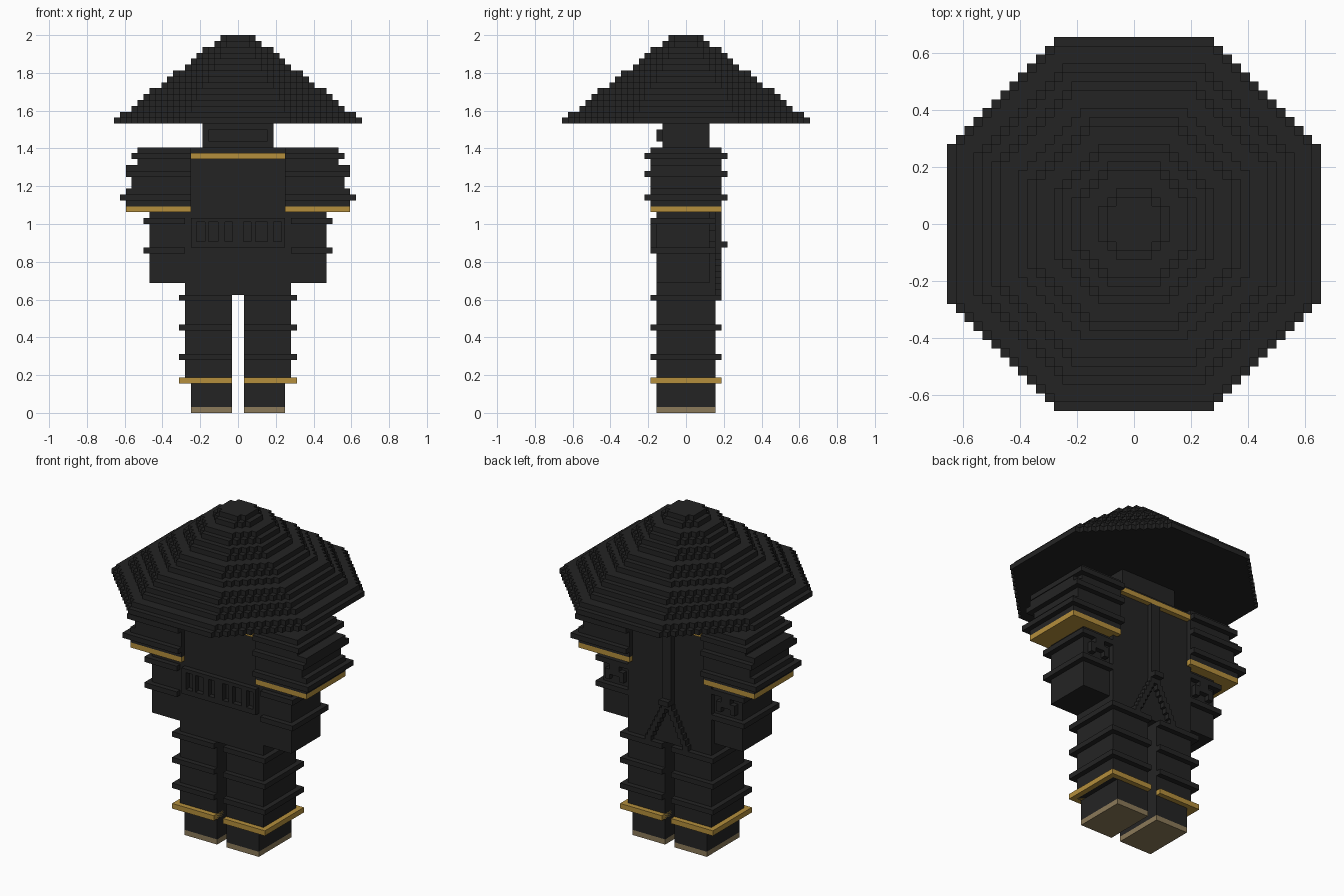
import bpy, bmesh, math

if "Cube" in bpy.data.objects:
    bpy.data.objects.remove(bpy.data.objects["Cube"])

V = 2 / 64  # size of one block


def material(name, rgb):
    m = bpy.data.materials.new(name)
    m.diffuse_color = (*rgb, 1)
    m.use_nodes = True
    m.node_tree.nodes["Principled BSDF"].inputs["Base Color"].default_value = m.diffuse_color
    return m


BLACK = material("black cloth", (0.0175, 0.0175, 0.0175))
GOLD = material("gold trim", (0.46, 0.275, 0.045))
TAN = material("tan sole", (0.26, 0.195, 0.10))


def finish(name, bm, mat):
    me = bpy.data.meshes.new(name)
    bmesh.ops.recalc_face_normals(bm, faces=bm.faces)
    bm.to_mesh(me)
    bm.free()
    me.materials.append(mat)
    ob = bpy.data.objects.new(name, me)
    bpy.context.collection.objects.link(ob)
    return ob


def boxes(name, mat, *dims):
    """One object from boxes given as x0, x1, y0, y1, z0, z1 in blocks."""
    bm = bmesh.new()
    for x0, x1, y0, y1, z0, z1 in dims:
        vs = bmesh.ops.create_cube(bm, size=1)["verts"]
        for v in vs:
            v.co.x = V * (x1 if v.co.x > 0 else x0)
            v.co.y = V * (y1 if v.co.y > 0 else y0)
            v.co.z = V * (z1 if v.co.z > 0 else z0)
    return finish(name, bm, mat)


def pair(name, mat, *dims):
    """The same boxes on the left and on the right."""
    boxes(name + "_right", mat, *dims)
    boxes(name + "_left", mat, *[(-b, -a, c, d, e, f) for a, b, c, d, e, f in dims])


def octagon(r):
    """Stair-stepped octagon outline of radius r blocks."""
    width = []
    for i in range(r):
        width.append(max(j + 1 for j in range(r) if i + j + 1 <= r * math.sqrt(2)))
    quarter = []
    for i, w in enumerate(width):
        for p in ((w, i), (w, i + 1)):
            if len(quarter) > 1 and quarter[-1][0] == quarter[-2][0] == p[0]:
                quarter.pop()
            if not quarter or quarter[-1] != p:
                quarter.append(p)
    quarter = quarter[1:]
    pts = []
    for k in range(4):
        for x, y in quarter:
            for _ in range(k):
                x, y = -y, x
            pts.append((x, y))
    return pts


# Hat: fifteen shrinking octagon layers
bm = bmesh.new()
for k in range(15):
    pts = octagon(round(21 - 18 * k / 14))
    z = 49 + k
    low = [bm.verts.new((x * V, y * V, z * V)) for x, y in pts]
    high = [bm.verts.new((x * V, y * V, (z + 1) * V)) for x, y in pts]
    bm.faces.new(high)
    if k == 0:
        bm.faces.new(low[::-1])
    n = len(pts)
    for i in range(n):
        j = (i + 1) % n
        bm.faces.new((low[i], low[j], high[j], high[i]))
finish("hat", bm, BLACK)

# Head with a mask plate on the face
boxes("head", BLACK, (-6, 6, -4, 4, 45, 49))
boxes("mask", BLACK, (-5, 5, -5, -4, 46, 48))

# Torso, hips and collar band
boxes("chest", BLACK, (-8, 8, -5, 5, 34, 45))
boxes("hips", BLACK, (-9, 9, -5, 5, 20, 34))
boxes("collar_band", GOLD, (-8, 8, -6, 6, 43, 44))

# Belt: frame with six slots left between the posts
slots = [(-7, -5.6), (-5, -3.4), (-2.2, -0.9), (0.9, 2.2), (3, 5), (6, 7.4)]
edges = [-8] + [e for s in slots for e in s] + [8]
posts = [(edges[i], edges[i + 1], -6, -5, 29, 32.3) for i in range(0, len(edges), 2)]
boxes("belt", BLACK, (-8, 8, -6, -5, 32.3, 33), (-8, 8, -6, -5, 28, 29), *posts)

# Back cord: spine, knot and two stepped tails
tails = []
for i in range(9):
    x = 0.5 + i * 0.5
    for s in (-1, 1):
        c = s * x
        tails.append((c - 0.6, c + 0.6, 5, 6, 27 - i, 28 - i))
boxes("back_cord", BLACK, (-1, 1, 5, 6, 29, 43), (-1, 1, 5, 7, 28, 29), *tails)

# Layered shoulder guards: bottom, top, outer x, half depth
layers = [(35, 36, 19, 6), (36, 37, 20, 7), (37, 38, 19, 6), (38, 40, 18, 6),
          (40, 41, 19, 7), (41, 42, 19, 6), (42, 43, 17, 6), (43, 44, 18, 7),
          (44, 45, 17, 6)]
pair("shoulder_guard", BLACK, *[(8, x, -d, d, a, b) for a, b, x, d in layers])
pair("shoulder_trim", GOLD, (8, 19, -6, 6, 34, 35))

# Arms with ridges and small ties at the back
pair("arm", BLACK, (9, 15, -5, 4, 22, 34))
pair("arm_ridge", BLACK, *[(9, 16, -6, 5, z, z + 1) for z in (27, 32)])
pair("arm_tie", BLACK, (11, 13, 4, 5, 30, 32), (10, 11, 4, 5, 29, 31), (13, 14, 4, 5, 29, 31))

# Legs with ridges, ankle trim, feet and soles
pair("leg", BLACK, (1, 9, -5, 5, 5, 20))
pair("leg_ridge", BLACK, *[(1, 10, -6, 6, z, z + 1) for z in (9, 14, 19)])
pair("ankle_trim", GOLD, (1, 10, -6, 6, 5, 6))
pair("foot", BLACK, (1, 8, -5, 5, 1, 5))
pair("sole", TAN, (1, 8, -5, 5, 0, 1))
